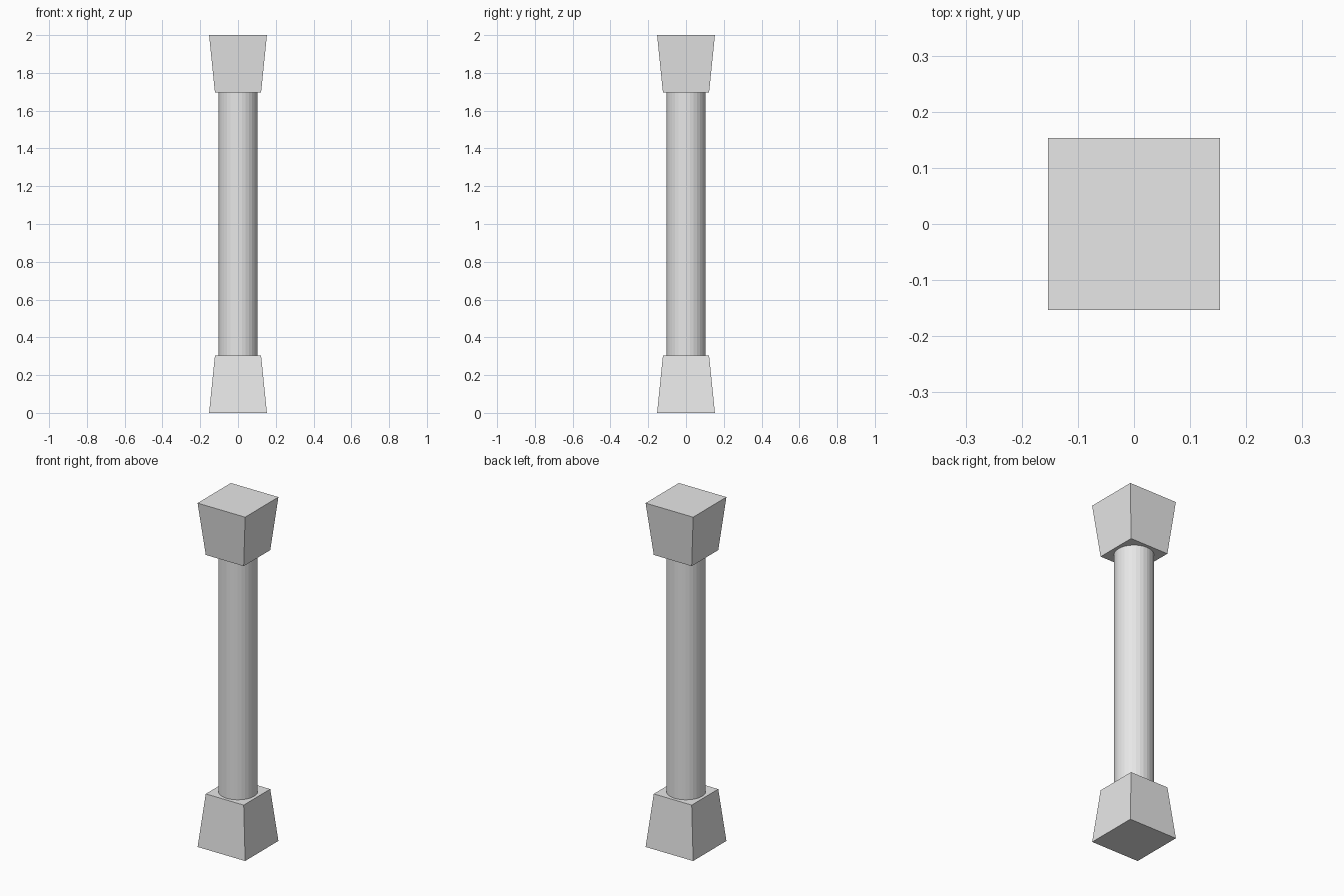
import bpy
import math

cube = bpy.data.objects.get("Cube")
if cube:
    bpy.data.objects.remove(cube, do_unlink=True)

HEIGHT = 2.0
BLOCK_HEIGHT = 0.305
WIDE, NARROW = 0.153, 0.122   # half widths of the tapered blocks
SHAFT_RADIUS = 0.104

stone = bpy.data.materials.new("light_grey_stone")
stone.use_nodes = True
grey = (0.8, 0.8, 0.8, 1.0)
stone.diffuse_color = grey
stone.node_tree.nodes["Principled BSDF"].inputs["Base Color"].default_value = grey


def frustum(name, sides, bottom, top, z0, z1, turn=0.0):
    """Straight-sided solid standing between two heights."""
    bpy.ops.mesh.primitive_cone_add(vertices=sides, radius1=bottom, radius2=top,
                                    depth=z1 - z0, location=(0, 0, (z0 + z1) / 2),
                                    rotation=(0, 0, turn))
    obj = bpy.context.object
    obj.name = name
    bpy.ops.object.transform_apply(location=True, rotation=True, scale=True)
    obj.data.materials.append(stone)
    return obj


# Square tapered blocks at both ends
corner = math.sqrt(2)
frustum("base_block", 4, WIDE * corner, NARROW * corner,
        0, BLOCK_HEIGHT, math.pi / 4)
frustum("capital_block", 4, NARROW * corner, WIDE * corner,
        HEIGHT - BLOCK_HEIGHT, HEIGHT, math.pi / 4)

# Round faceted shaft between them
frustum("shaft", 32, SHAFT_RADIUS, SHAFT_RADIUS,
        BLOCK_HEIGHT, HEIGHT - BLOCK_HEIGHT)
